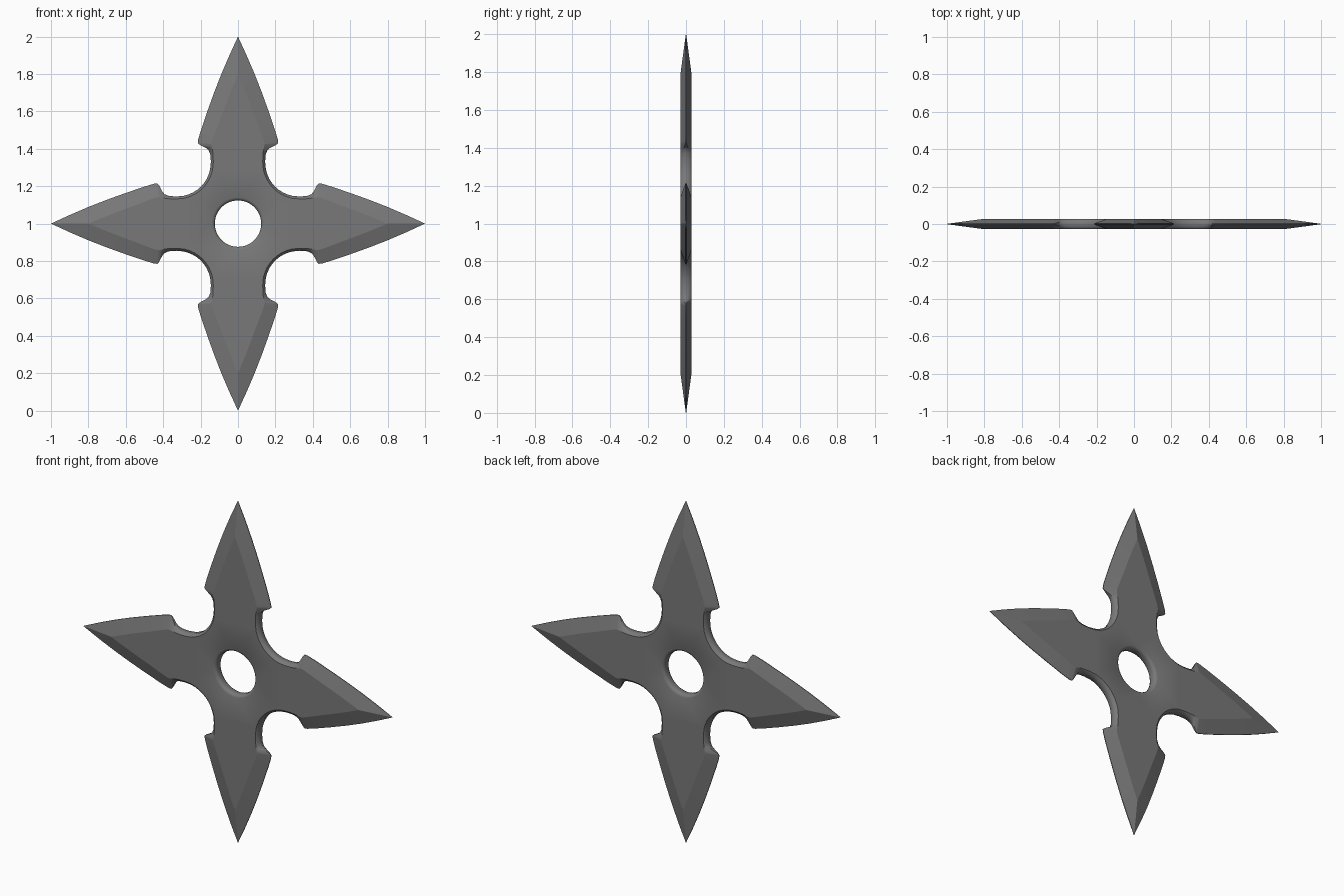
import bpy, bmesh, math

if "Cube" in bpy.data.objects:
    bpy.data.objects.remove(bpy.data.objects["Cube"])

T = 0.028   # half thickness of the flat faces
R = 0.124   # hole radius

# Half an arm, tip to the valley between arms:
# outline radius, outline half width, flat radius, flat half width, half thickness at the rim
half = [
    (1.0, 0, 0.80, 0, 0.001),
    (0.90, 0.046, 0.74, 0.025, 0.002),
    (0.80, 0.089, 0.68, 0.049, 0.002),
    (0.70, 0.128, 0.62, 0.072, 0.002),
    (0.60, 0.164, 0.55, 0.098, 0.002),
    (0.50, 0.198, 0.48, 0.125, 0.002),
    (0.45, 0.213, 0.445, 0.138, 0.002),
    (0.431, 0.215, 0.425, 0.142, 0.002),
    (0.422, 0.205, 0.412, 0.140, 0.003),
    (0.405, 0.172, 0.398, 0.137, 0.009),
    (0.392, 0.157, 0.386, 0.135, 0.013),
    (0.370, 0.148, 0.366, 0.133, 0.015),
    (0.330, 0.145, 0.328, 0.132, 0.016),
    (0.290, 0.149, 0.286, 0.136, 0.016),
    (0.265, 0.156, 0.260, 0.144, 0.016),
    (0.240, 0.167, 0.233, 0.156, 0.016),
    (0.218, 0.181, 0.210, 0.171, 0.016),
    (0.198, 0.198, 0.189, 0.189, 0.016),
]
arm = [(a, -b, c, -d, e) for a, b, c, d, e in reversed(half[1:-1])] + half
tip = len(half) - 2

bm = bmesh.new()


def ring(points):
    return [bm.verts.new((x, y, z + 1)) for x, y, z in points]


def bridge(a, b):
    n = len(a)
    for i in range(n):
        bm.faces.new((a[i], a[(i + 1) % n], b[(i + 1) % n], b[i]))


def edges_of(r):
    return [bm.edges.get((r[i], r[(i + 1) % len(r)])) for i in range(len(r))]


# Star points: four copies of the arm turned about y
flat, rim = [], []
for k in range(4):
    c, s = round(math.cos(k * math.pi / 2)), round(math.sin(k * math.pi / 2))
    for ox, oz, fx, fz, e in arm:
        rim.append((ox * c - oz * s, e, ox * s + oz * c))
        flat.append((fx * c - fz * s, T, fx * s + fz * c))


def circle(r, y, n=48):
    return [(r * math.cos(2 * math.pi * i / n), y, r * math.sin(2 * math.pi * i / n))
            for i in range(n)]


# Blade bevels and outer rim
outer = [ring([(x, -y, z) for x, y, z in flat]), ring([(x, -y, z) for x, y, z in rim]),
         ring(rim), ring(flat)]
# Rounded hole
hole = [ring(circle(R + dr, y)) for dr, y in
        ((0.016, -T), (0.005, -0.023), (0, -0.013), (0, 0.013), (0.005, 0.023), (0.016, T))]
for rings in (outer, hole):
    for a, b in zip(rings, rings[1:]):
        bridge(a, b)

# Flat faces between the star and the hole
for o, h in ((outer[0], hole[0]), (outer[3], hole[-1])):
    bmesh.ops.triangle_fill(bm, use_beauty=True, edges=edges_of(o) + edges_of(h))
bmesh.ops.recalc_face_normals(bm, faces=bm.faces)

# Smooth shading with crisp ridges, blade edges and tip spines
for f in bm.faces:
    f.smooth = True
for r in (outer[0], outer[3]):
    for e in edges_of(r):
        e.smooth = False
for r in (outer[1], outer[2]):
    for e in edges_of(r):
        if abs(e.verts[0].co.y) < 0.012:
            e.smooth = False
n = len(arm)
for k in range(4):
    for off in (tip, tip + 7, tip - 7):
        i = k * n + off
        for a, b in ((0, 1), (2, 3)):
            bm.edges.get((outer[a][i], outer[b][i])).smooth = False

mesh = bpy.data.meshes.new("throwing_star")
bm.to_mesh(mesh)
bm.free()
obj = bpy.data.objects.new("throwing_star", mesh)
bpy.context.collection.objects.link(obj)

steel = bpy.data.materials.new("dark steel")
steel.diffuse_color = (0.19, 0.19, 0.19, 1)
steel.use_nodes = True
steel.node_tree.nodes["Principled BSDF"].inputs["Base Color"].default_value = steel.diffuse_color
mesh.materials.append(steel)
